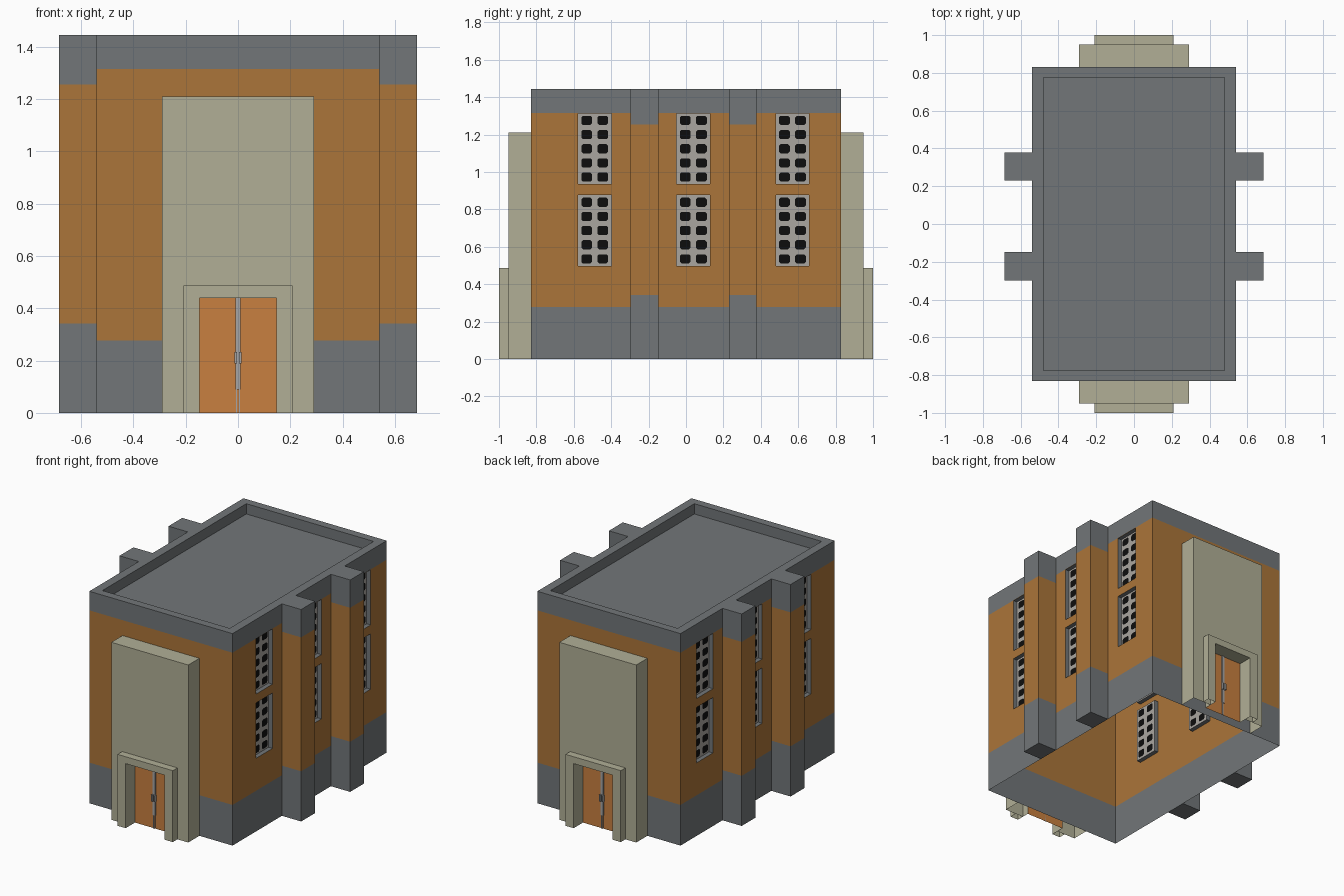
import bpy, bmesh, math
from mathutils import Vector

if "Cube" in bpy.data.objects:
    bpy.data.objects.remove(bpy.data.objects["Cube"])


def material(name, rgb):
    m = bpy.data.materials.new(name)
    m.diffuse_color = (*rgb, 1)
    m.use_nodes = True
    m.node_tree.nodes["Principled BSDF"].inputs["Base Color"].default_value = m.diffuse_color
    return m


MATS = [material("dark_grey_concrete", (0.168, 0.182, 0.190)),
        material("orange_brick", (0.407, 0.178, 0.041)),
        material("beige_stone", (0.440, 0.430, 0.305)),
        material("door_orange", (0.578, 0.216, 0.051)),
        material("window_frame_grey", (0.400, 0.380, 0.350)),
        material("black_glass", (0.004, 0.004, 0.004)),
        material("handle_metal", (0.380, 0.380, 0.380))]
GREY, BRICK, BEIGE, DOOR, FRAME, BLACK, METAL = range(7)


def quad(bm, pts, mat, n):
    """Face with a material, turned to look along n."""
    f = bm.faces.new([bm.verts.new(p) for p in pts])
    f.normal_update()
    if f.normal.dot(Vector(n)) < 0:
        f.normal_flip()
    f.material_index = mat


def rect(bm, axis, pos, a, b, mat, sign):
    """Axis-aligned rectangle at pos on axis; a and b are the other two ranges."""
    pts = []
    for u, v in ((a[0], b[0]), (a[1], b[0]), (a[1], b[1]), (a[0], b[1])):
        p = [u, v]
        p.insert(axis, pos)
        pts.append(p)
    n = [0, 0, 0]
    n[axis] = sign
    quad(bm, pts, mat, n)


def box(bm, x, y, z, mat):
    for ax, r in enumerate((x, y, z)):
        a, b = [q for i, q in enumerate((x, y, z)) if i != ax]
        rect(bm, ax, r[0], a, b, mat, -1)
        rect(bm, ax, r[1], a, b, mat, 1)


def finish(bm, name):
    bmesh.ops.remove_doubles(bm, verts=bm.verts, dist=1e-5)
    me = bpy.data.meshes.new(name)
    bm.to_mesh(me)
    bm.free()
    for m in MATS:
        me.materials.append(m)
    ob = bpy.data.objects.new(name, me)
    bpy.context.collection.objects.link(ob)


X, Y, H = 0.54, 0.83, 1.445
WIN_Y = [(-0.577, -0.399), (-0.05, 0.128), (0.48, 0.658)]
WIN_Z = [(0.498, 0.876), (0.936, 1.313)]
DEPTH = 0.03
BANDS = [(0, 0.277, GREY), (0.277, 1.315, BRICK), (1.315, H, GREY)]

# Main shell: open below, banded walls, window holes in the long sides
bm = bmesh.new()
ys = [-Y] + [v for w in WIN_Y for v in w] + [Y]
zs = [0, 0.277] + [v for w in WIN_Z for v in w] + [1.315, H]
for s in (-1, 1):
    for z0, z1, m in BANDS:
        rect(bm, 1, s * Y, (-X, X), (z0, z1), m, s)
    for a in zip(ys, ys[1:]):
        for b in zip(zs, zs[1:]):
            if a in WIN_Y and b in WIN_Z:
                continue
            mat = BRICK if 0.277 < sum(b) / 2 < 1.315 else GREY
            rect(bm, 0, s * X, a, b, mat, s)
# Parapet and sunken roof
RX, RY, RZ = 0.48, 0.775, H - 0.07
for s in (-1, 1):
    rect(bm, 2, H, sorted((s * RX, s * X)), (-Y, Y), GREY, 1)
    rect(bm, 2, H, (-RX, RX), sorted((s * RY, s * Y)), GREY, 1)
    rect(bm, 0, s * RX, (-RY, RY), (RZ, H), GREY, -s)
    rect(bm, 1, s * RY, (-RX, RX), (RZ, H), GREY, -s)
rect(bm, 2, RZ, (-RX, RX), (-RY, RY), GREY, 1)
finish(bm, "building_shell")

# Buttresses on both long sides
bm = bmesh.new()
for s in (-1, 1):
    for y in ((-0.298, -0.148), (0.23, 0.378)):
        xr = sorted((s * X, s * 0.685))
        for z0, z1, m in ((0, 0.342, GREY), (0.342, 1.255, BRICK), (1.255, H, GREY)):
            rect(bm, 0, s * 0.685, y, (z0, z1), m, s)
            rect(bm, 1, y[0], xr, (z0, z1), m, -1)
            rect(bm, 1, y[1], xr, (z0, z1), m, 1)
        rect(bm, 2, 0, xr, y, GREY, -1)
        rect(bm, 2, H, xr, y, GREY, 1)
finish(bm, "buttresses")

# Recessed windows with 2 x 5 chamfered panes
bm = bmesh.new()
for s in (-1, 1):
    xp = s * (X - DEPTH)
    xr = sorted((xp, s * X))
    for y in WIN_Y:
        for z in WIN_Z:
            rect(bm, 0, xp, y, z, FRAME, s)
            for k, d in ((0, 1), (1, -1)):
                rect(bm, 1, y[k], xr, z, GREY, d)
                rect(bm, 2, z[k], xr, y, GREY, d)
            cy, cz = sum(y) / 2, sum(z) / 2
            for c in (-0.043, 0.043):
                for r in range(-2, 3):
                    py, pz = cy + c, cz + r * 0.0757
                    w, h, k = 0.029, 0.0245, 0.009
                    outline = [(w, h - k), (w - k, h), (k - w, h), (-w, h - k),
                               (-w, k - h), (k - w, -h), (w - k, -h), (w, k - h)]
                    for d in (-1, 1):
                        quad(bm, [(xp + d * 0.003, py + u, pz + v) for u, v in outline],
                             BLACK, (d, 0, 0))
finish(bm, "windows")

# Entrances at both ends: tall panel, portal surround, door
OX, OZ, DY = 0.147, 0.44, 0.90
for s, end in ((-1, "front"), (1, "back")):
    bm = bmesh.new()
    for hx, y0, y1, top in ((0.29, Y, 0.95, 1.21), (0.208, 0.95, 1.0, 0.487)):
        yr = sorted((s * y0, s * y1))
        for d in (-1, 1):
            rect(bm, 0, d * hx, yr, (0, top), BEIGE, d)
            rect(bm, 1, s * y1, sorted((d * OX, d * hx)), (0, OZ), BEIGE, s)
        rect(bm, 1, s * y1, (-hx, hx), (OZ, top), BEIGE, s)
        rect(bm, 2, top, (-hx, hx), yr, BEIGE, 1)
    yr = sorted((s * DY, s * 1.0))
    for d in (-1, 1):
        rect(bm, 0, d * OX, yr, (0, OZ), BEIGE, -d)
    rect(bm, 2, OZ, (-OX, OX), yr, BEIGE, -1)
    finish(bm, end + "_entrance_surround")

    bm = bmesh.new()
    rect(bm, 1, s * DY, (-OX, OX), (0, OZ), DOOR, s)
    finish(bm, end + "_door")

    # Centre strip and pull handles
    bm = bmesh.new()
    box(bm, (-0.010, 0.010), sorted((s * DY, s * (DY + 0.006))), (0.09, OZ), METAL)
    for d in (-1, 1):
        box(bm, sorted((d * 0.003, d * 0.007)), sorted((s * DY, s * (DY + 0.004))),
            (0.0, 0.09), METAL)
        box(bm, sorted((d * 0.004, d * 0.014)), sorted((s * DY, s * (DY + 0.018))),
            (0.188, 0.232), METAL)
    finish(bm, end + "_door_handles")
